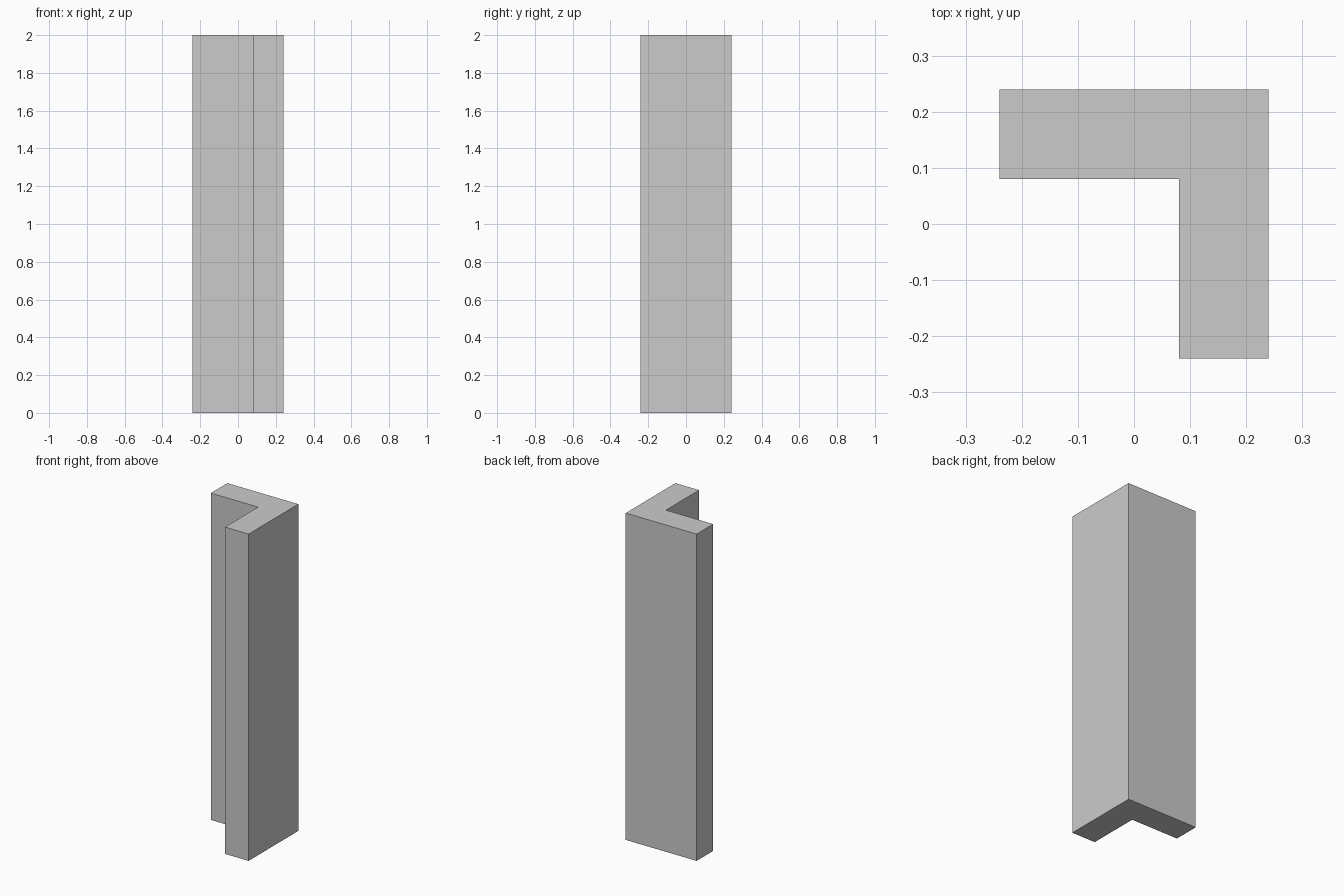
import bpy
import bmesh

if "Cube" in bpy.data.objects:
    bpy.data.objects.remove(bpy.data.objects["Cube"])

HALF, INNER, HEIGHT = 0.24, 0.08, 2.0

# L-shaped cross-section, counter-clockwise seen from above
profile = [(-HALF, INNER), (INNER, INNER), (INNER, -HALF),
           (HALF, -HALF), (HALF, HALF), (-HALF, HALF)]

# Corner post: profile extruded straight up
bm = bmesh.new()
base = bm.faces.new([bm.verts.new((x, y, 0)) for x, y in profile])
top = bmesh.ops.extrude_face_region(bm, geom=[base], use_keep_orig=True)["geom"]
bmesh.ops.translate(bm, vec=(0, 0, HEIGHT),
                    verts=[g for g in top if isinstance(g, bmesh.types.BMVert)])
bmesh.ops.recalc_face_normals(bm, faces=bm.faces)

mesh = bpy.data.meshes.new("corner_post")
bm.to_mesh(mesh)
bm.free()
bpy.context.collection.objects.link(bpy.data.objects.new("corner_post", mesh))
